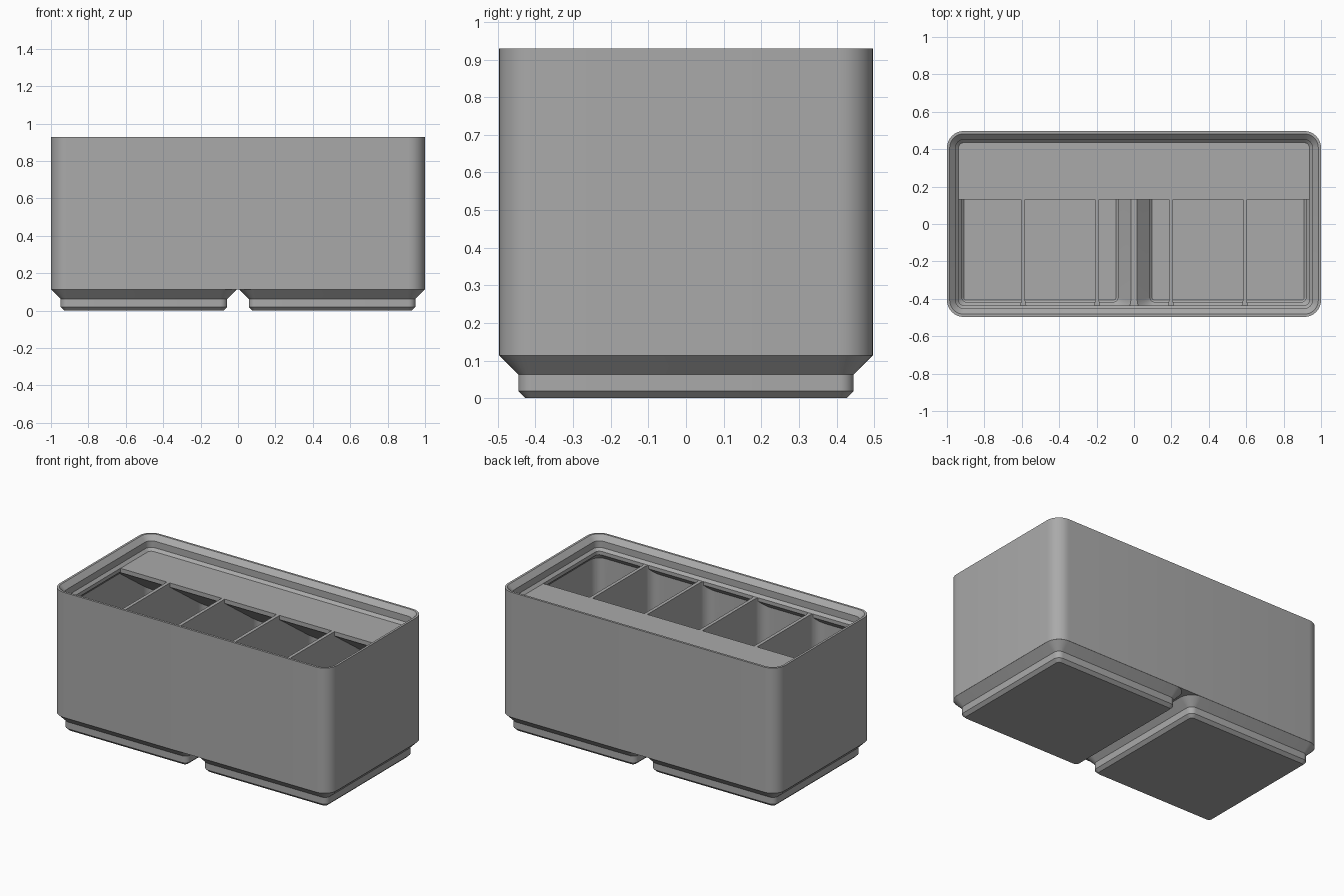
import bpy
import bmesh
from math import sin, cos, pi

if "Cube" in bpy.data.objects:
    bpy.data.objects.remove(bpy.data.objects["Cube"], do_unlink=True)

HX, HY = 1.0, 0.497          # outer half sizes
CORNER = 0.09                # outer corner radius
WALL, DIVIDER = 0.023, 0.022
FLOOR_TOP, SHELF_TOP, RIM = 0.114, 0.838, 0.929
FOOT_X = 0.503               # foot centres
CELLS = 5

grey = bpy.data.materials.new("plain grey")
grey.use_nodes = True
grey.diffuse_color = (0.4, 0.4, 0.4, 1)
grey.node_tree.nodes["Principled BSDF"].inputs["Base Color"].default_value = (0.4, 0.4, 0.4, 1)


def ring(bm, cx, hx, hy, r, z, steps=8):
    """Rounded rectangle of vertices at height z."""
    verts = []
    for q, (sx, sy) in enumerate([(1, 1), (-1, 1), (-1, -1), (1, -1)]):
        for i in range(steps + 1):
            a = (q + i / steps) * pi / 2
            verts.append(bm.verts.new((cx + sx * (hx - r) + r * cos(a),
                                       sy * (hy - r) + r * sin(a), z)))
    return verts


def loft(bm, levels, cx=0.0):
    """Closed solid through levels of (z, half x, half y, radius)."""
    rings = [ring(bm, cx, hx, hy, r, z) for z, hx, hy, r in levels]
    n = len(rings[0])
    for low, high in zip(rings, rings[1:]):
        for i in range(n):
            j = (i + 1) % n
            bm.faces.new((low[i], low[j], high[j], high[i]))
    bm.faces.new(rings[0][::-1])
    bm.faces.new(rings[-1])


def inset(levels):
    """Levels of (z, inset from the outer wall) as loft levels."""
    return [(z, HX - d, HY - d, CORNER - d) for z, d in levels]


def make(name, bm):
    bmesh.ops.recalc_face_normals(bm, faces=bm.faces)
    mesh = bpy.data.meshes.new(name)
    bm.to_mesh(mesh)
    bm.free()
    mesh.materials.append(grey)
    obj = bpy.data.objects.new(name, mesh)
    bpy.context.collection.objects.link(obj)
    return obj


def lofts(name, solids):
    bm = bmesh.new()
    for levels, cx in solids:
        loft(bm, levels, cx)
    return make(name, bm)


def combine(target, other, operation):
    """Apply a boolean and remove the helper."""
    mod = target.modifiers.new("cut", 'BOOLEAN')
    mod.operation, mod.solver, mod.object = operation, 'EXACT', other
    bpy.context.view_layer.objects.active = target
    bpy.ops.object.modifier_apply(modifier=mod.name)
    bpy.data.objects.remove(other, do_unlink=True)


# Outer shell with two stepped feet
storage_bin = lofts("storage_bin", [(inset([(FLOOR_TOP, 0), (RIM, 0)]), 0)])
foot = [(z, h, h, r) for z, h, r in [(0, 0.426, 0.02), (0.019, 0.4455, 0.038),
                                     (0.063, 0.4455, 0.038), (FLOOR_TOP, 0.4965, CORNER),
                                     (0.15, 0.48, 0.08)]]
combine(storage_bin, lofts("feet", [(foot, -FOOT_X), (foot, FOOT_X)]), 'UNION')

# Interior: tapered under the lip, with floor pockets following the feet
interior = lofts("interior", [(inset([(0.139, 0.015), (0.768, 0.015), (0.815, 0.062),
                                      (0.845, 0.062)]), 0)])
pocket = [(z, h, h, r) for z, h, r in [(0.028, 0.407, 0.015), (0.038, 0.417, 0.025),
                                       (0.07, 0.417, 0.025), (0.14, 0.487, 0.08),
                                       (0.16, 0.487, 0.08)]]
combine(interior, lofts("pockets", [(pocket, -FOOT_X), (pocket, FOOT_X)]), 'UNION')

# Label shelf along the back, with a sloping underside
bm = bmesh.new()
profile = [(0.13, 0.86), (0.13, 0.81), (0.52, 0.53), (0.52, 0.86)]
face = bm.faces.new([bm.verts.new((-1.1, y, z)) for y, z in profile])
new = bmesh.ops.extrude_face_region(bm, geom=[face])["geom"]
bmesh.ops.translate(bm, vec=(2.2, 0, 0),
                    verts=[v for v in new if isinstance(v, bmesh.types.BMVert)])
combine(interior, make("label_shelf", bm), 'DIFFERENCE')

# Round-cornered compartments leave the dividers standing
width = (2 * (HX - WALL) - (CELLS - 1) * DIVIDER) / CELLS
cell = [(z, width / 2, HY - WALL, 0.067) for z in (0.01, 0.9)]
cells = [(cell, (i - (CELLS - 1) / 2) * (width + DIVIDER)) for i in range(CELLS)]
combine(interior, lofts("compartments", cells), 'INTERSECT')
combine(storage_bin, interior, 'DIFFERENCE')

# Stepped stacking lip around the rim
lip = inset([(SHELF_TOP, 0.0623), (0.855, 0.0455), (0.898, 0.0455),
             (RIM, 0.0145), (0.94, 0.0035)])
combine(storage_bin, lofts("lip_recess", [(lip, 0)]), 'DIFFERENCE')

# Smooth rounded corners, sharp edges elsewhere
storage_bin.select_set(True)
bpy.context.view_layer.objects.active = storage_bin
bpy.ops.object.shade_smooth_by_angle(angle=pi / 6)
